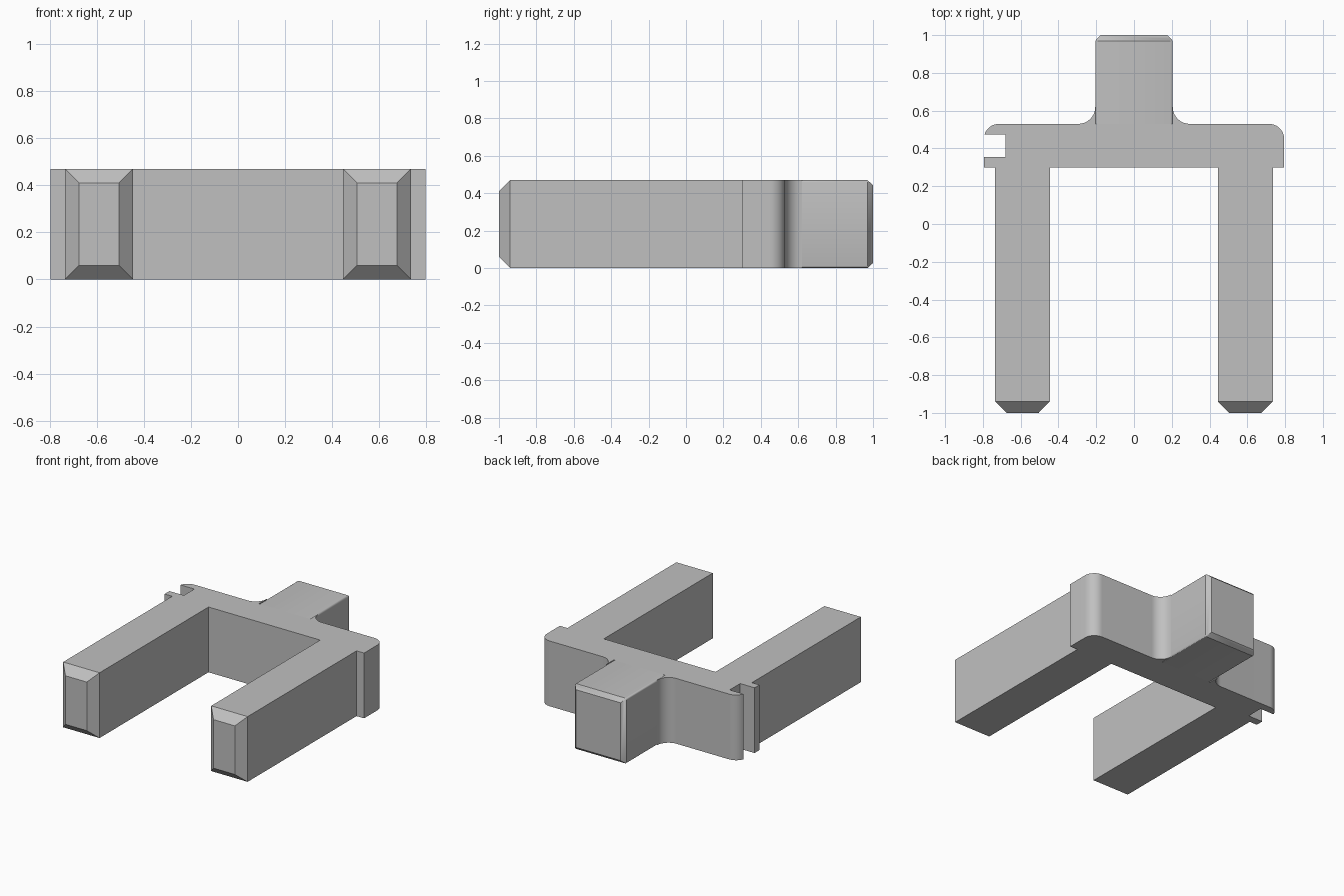
import bpy
import bmesh
from math import radians, sin, cos

HEIGHT = 0.47

cube = bpy.data.objects.get("Cube")
if cube:
    bpy.data.objects.remove(cube, do_unlink=True)

grey = bpy.data.materials.new("plain grey")
grey.use_nodes = True
colour = (0.53, 0.53, 0.53, 1)
grey.diffuse_color = colour
grey.node_tree.nodes["Principled BSDF"].inputs["Base Color"].default_value = colour


def arc(cx, cy, radius, start, end, steps=10):
    angles = [radians(start + (end - start) * i / steps) for i in range(steps + 1)]
    return [(cx + radius * cos(a), cy + radius * sin(a)) for a in angles]


def prism(outline):
    """Closed upright solid from a counter-clockwise outline."""
    bm = bmesh.new()
    base = bm.faces.new([bm.verts.new((x, y, 0)) for x, y in outline])
    top = bmesh.ops.extrude_face_region(bm, geom=[base], use_keep_orig=True)["geom"]
    verts = [g for g in top if isinstance(g, bmesh.types.BMVert)]
    bmesh.ops.translate(bm, verts=verts, vec=(0, 0, HEIGHT))
    bmesh.ops.recalc_face_normals(bm, faces=bm.faces)
    return bm


def chamfer_end(bm, y, width, depth):
    """Taper every end face lying in the plane at y."""
    ends = [f for f in bm.faces if all(abs(v.co.y - y) < 1e-4 for v in f.verts)]
    bmesh.ops.inset_individual(bm, faces=ends, thickness=width, depth=depth,
                               use_even_offset=True)


def finish(bm, name):
    mesh = bpy.data.meshes.new(name)
    bm.to_mesh(mesh)
    bm.free()
    mesh.materials.append(grey)
    obj = bpy.data.objects.new(name, mesh)
    bpy.context.collection.objects.link(obj)
    bpy.ops.object.select_all(action="DESELECT")
    obj.select_set(True)
    bpy.context.view_layer.objects.active = obj
    bpy.ops.object.shade_smooth_by_angle(angle=radians(30))


# Fork body: two prongs, crossbar with rounded shoulders, side notch, stem fillets
outline = [(0.445, -0.94), (0.735, -0.94), (0.735, 0.3), (0.795, 0.3)]
outline += arc(0.715, 0.45, 0.08, 0, 90)
outline += arc(0.295, 0.62, 0.09, 270, 180)
outline += [(0.205, 0.53), (-0.205, 0.53)]
outline += arc(-0.295, 0.62, 0.09, 0, -90)
outline += arc(-0.715, 0.45, 0.08, 90, 162)
outline += [(-0.68, 0.475), (-0.68, 0.355), (-0.795, 0.355), (-0.795, 0.3),
            (-0.735, 0.3), (-0.735, -0.94), (-0.445, -0.94),
            (-0.445, 0.3), (0.445, 0.3)]
body = prism(outline)
chamfer_end(body, -0.94, 0.06, 0.06)
finish(body, "fork_body")

# Stem: chamfered tip and softly rounded long edges
stem = prism([(-0.205, 0.53), (0.205, 0.53), (0.205, 0.97), (-0.205, 0.97)])
chamfer_end(stem, 0.97, 0.027, 0.03)
long_edges = [e for e in stem.edges
              if abs(e.verts[0].co.y - e.verts[1].co.y) > 0.2]
bmesh.ops.bevel(stem, geom=long_edges, offset=0.012, segments=3,
                profile=0.5, affect="EDGES")
finish(stem, "stem")
